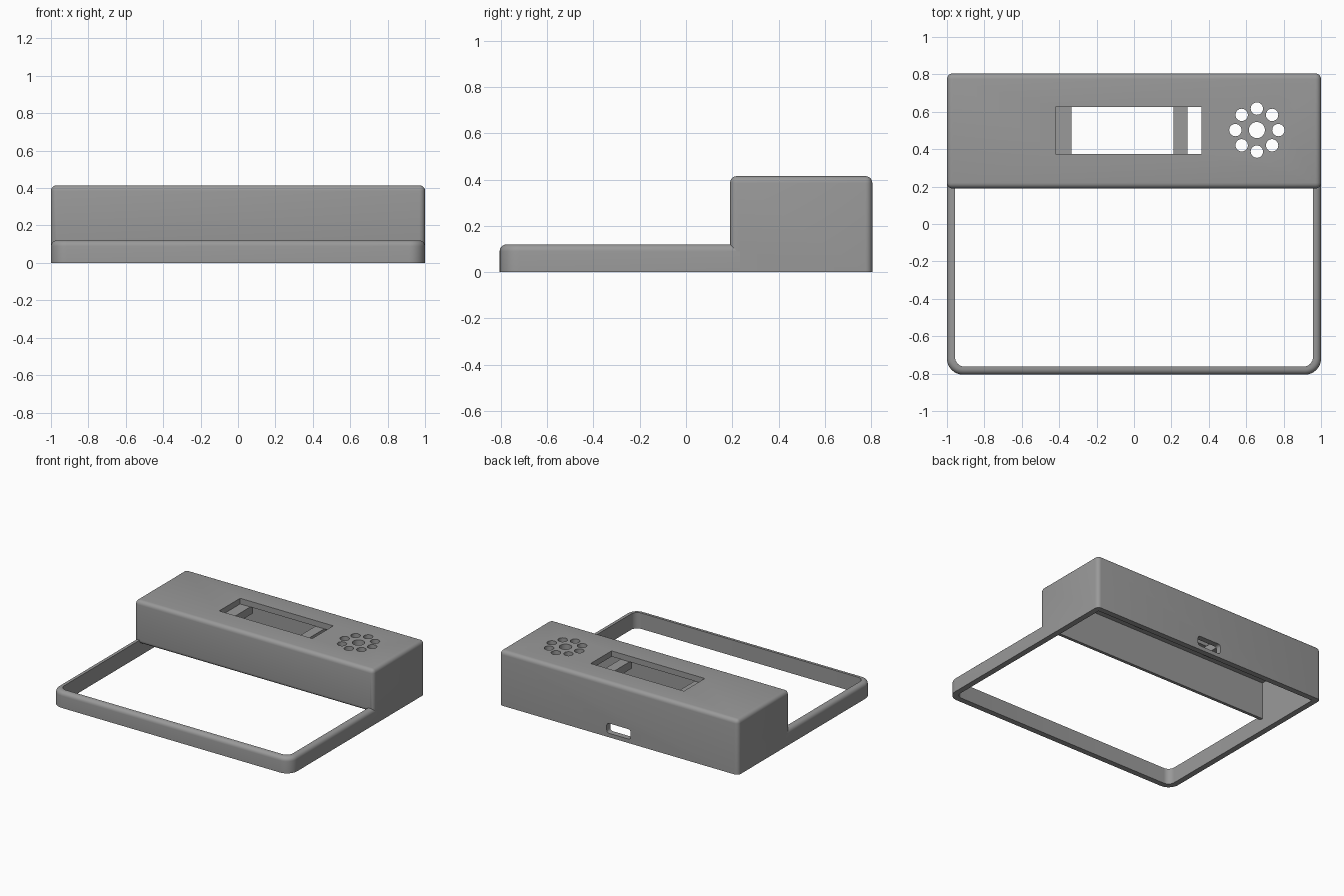
import bpy, bmesh, math
from mathutils import Vector

if "Cube" in bpy.data.objects:
    bpy.data.objects.remove(bpy.data.objects["Cube"])

WALL = 0.043          # shell thickness
W, D, H = 1.0, 0.805, 0.415
FRONT = 0.19          # front face of the raised housing
RIM_H = 0.12          # height of the low frame
R = 0.03              # edge rounding

grey = bpy.data.materials.new("mid grey")
grey.diffuse_color = (0.32, 0.32, 0.32, 1)
grey.use_nodes = True
grey.node_tree.nodes["Principled BSDF"].inputs["Base Color"].default_value = grey.diffuse_color


def prism(name, pts, axis_vec, pick=None, radius=R, segs=5):
    """Extrude a closed outline and round the edges chosen by pick(a, b)."""
    bm = bmesh.new()
    face = bm.faces.new([bm.verts.new(p) for p in pts])
    ext = bmesh.ops.extrude_face_region(bm, geom=[face])
    verts = [g for g in ext["geom"] if isinstance(g, bmesh.types.BMVert)]
    bmesh.ops.translate(bm, verts=verts, vec=axis_vec)
    bmesh.ops.recalc_face_normals(bm, faces=bm.faces)
    if pick:
        edges = [e for e in bm.edges if pick(e.verts[0].co, e.verts[1].co)]
        bmesh.ops.bevel(bm, geom=edges, offset=radius, segments=segs,
                        profile=0.5, affect='EDGES', clamp_overlap=True)
    bmesh.ops.recalc_face_normals(bm, faces=bm.faces)
    me = bpy.data.meshes.new(name)
    bm.to_mesh(me)
    bm.free()
    ob = bpy.data.objects.new(name, me)
    bpy.context.collection.objects.link(ob)
    me.materials.append(grey)
    return ob


def block(name, x0, x1, y0, y1, z0, z1, pick=None, radius=R):
    pts = [(x0, y0, z0), (x1, y0, z0), (x1, y1, z0), (x0, y1, z0)]
    return prism(name, pts, Vector((0, 0, z1 - z0)), pick, radius)


def activate(ob):
    bpy.ops.object.select_all(action='DESELECT')
    ob.select_set(True)
    bpy.context.view_layer.objects.active = ob


def cut(ob, cutter):
    mod = ob.modifiers.new("cut", 'BOOLEAN')
    mod.operation, mod.solver, mod.object = 'DIFFERENCE', 'EXACT', cutter
    activate(ob)
    bpy.ops.object.modifier_apply(modifier=mod.name)
    bpy.data.objects.remove(cutter, do_unlink=True)


def same(a, b, i, v):
    return abs(a[i] - v) < 1e-4 and abs(b[i] - v) < 1e-4


# Raised housing: side profile with a short front wall, swept across the width
lip = 0.09
inner_y = FRONT + WALL
profile = [(FRONT, lip), (FRONT, H), (D, H), (D, 0), (inner_y, 0), (inner_y, lip)]


def housing_edges(a, b):
    top = same(a, b, 2, H)
    back = same(a, b, 1, D) and not same(a, b, 2, 0)
    return top or back or same(a, b, 1, FRONT)


housing = prism("housing", [(-W, y, z) for y, z in profile],
                Vector((2 * W, 0, 0)), housing_edges)

# Hollow inside, open at the bottom
cut(housing, block("cavity", -W + WALL, W - WALL, inner_y, D - WALL, -0.1, H - WALL))
# Display window
cut(housing, block("window", -0.42, 0.36, 0.375, 0.625, 0.3, 0.5))
# Rounded cable slot in the back wall
cut(housing, block("slot", -0.1, 0.1, 0.7, 0.9, 0.03, 0.105,
                   lambda a, b: abs(a.y - b.y) > 0.1, 0.02))


# Speaker grille: centre hole and a ring of eight
def drill(x, y, r):
    pts = [(x + r * math.cos(t * math.tau / 32), y + r * math.sin(t * math.tau / 32), 0.3)
           for t in range(32)]
    cut(housing, prism("drill", pts, Vector((0, 0, 0.2))))


drill(0.657, 0.502, 0.043)
for k in range(8):
    a = k * math.tau / 8
    drill(0.657 + 0.115 * math.cos(a), 0.502 + 0.115 * math.sin(a), 0.033)

# Two mounting bars under the window
for name, x0, x1 in (("left_bar", -0.42, -0.335), ("right_bar", 0.21, 0.285)):
    block(name, x0, x1, 0.345, 0.655, H - WALL - 0.06, H - WALL)


# Low U-shaped frame in front of the housing
def u_path(inset, radius):
    x, y = W - inset, -D + inset
    pts = [(-x, inner_y)]
    for cx, start in ((-x + radius, math.pi), (x - radius, 1.5 * math.pi)):
        for k in range(9):
            t = start + k * math.pi / 16
            pts.append((cx + radius * math.cos(t), y + radius + radius * math.sin(t)))
    return pts + [(x, inner_y)]


outer, inner = u_path(0, 0.085), u_path(WALL, 0.05)
outer_set = {(round(x, 4), round(y, 4)) for x, y in outer}


def frame_edges(a, b):
    on_outer = all((round(p.x, 4), round(p.y, 4)) in outer_set for p in (a, b))
    return same(a, b, 2, RIM_H) and on_outer and not same(a, b, 1, inner_y)


frame = prism("front_frame", [(x, y, 0) for x, y in outer + inner[::-1]],
              Vector((0, 0, RIM_H)), frame_edges)

# Smooth the rounded edges, keep the corners crisp
for ob in (housing, frame):
    activate(ob)
    bpy.ops.object.shade_smooth_by_angle(angle=math.radians(35))
